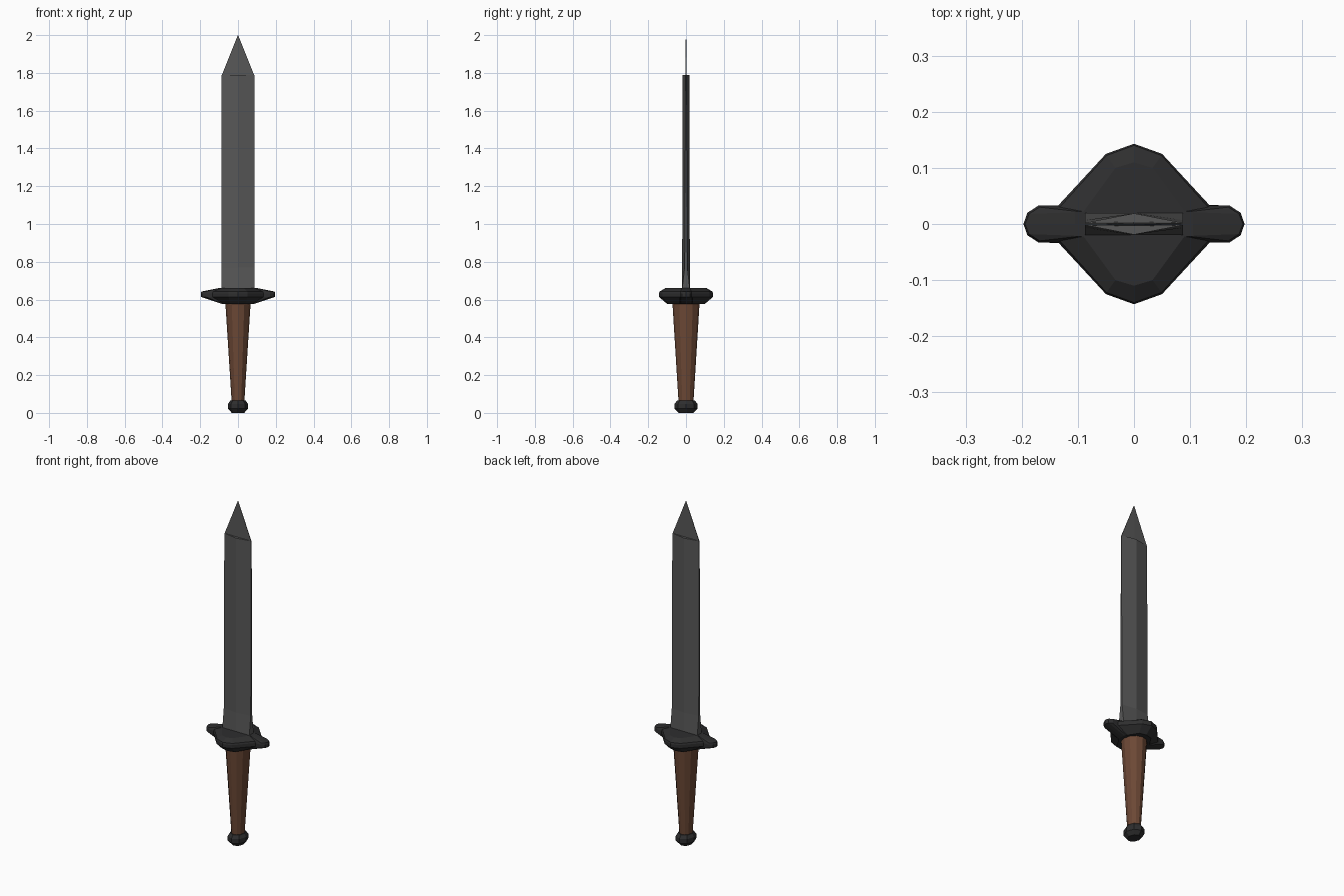
import bpy, bmesh, math

if "Cube" in bpy.data.objects:
    bpy.data.objects.remove(bpy.data.objects["Cube"])


def material(name, rgb):
    m = bpy.data.materials.new(name)
    m.diffuse_color = (*rgb, 1)
    m.use_nodes = True
    m.node_tree.nodes["Principled BSDF"].inputs["Base Color"].default_value = m.diffuse_color
    return m


STEEL = material("grey steel", (0.095, 0.095, 0.095))
IRON = material("dark iron", (0.027, 0.027, 0.028))
WOOD = material("brown grip", (0.15, 0.065, 0.036))


def loft(name, rings, mat):
    """Skin a stack of rings [(x, y, z), ...] and cap both ends."""
    bm = bmesh.new()
    vs = [[bm.verts.new(p) for p in r] for r in rings]
    n = len(vs[0])
    for a, b in zip(vs, vs[1:]):
        for i in range(n):
            j = (i + 1) % n
            bm.faces.new((a[i], a[j], b[j], b[i]))
    bm.faces.new(vs[0][::-1])
    bm.faces.new(vs[-1])
    bmesh.ops.recalc_face_normals(bm, faces=bm.faces)
    me = bpy.data.meshes.new(name)
    bm.to_mesh(me)
    bm.free()
    me.materials.append(mat)
    ob = bpy.data.objects.new(name, me)
    bpy.context.collection.objects.link(ob)
    return ob


def ellipse(rx, ry, z, n):
    return [(rx * math.cos(2 * math.pi * i / n), ry * math.sin(2 * math.pi * i / n), z)
            for i in range(n)]


def mirrored(quarter, z):
    """Quarter outline from +y axis to +x axis, mirrored into a closed ring."""
    half = quarter + [(x, -y) for x, y in quarter[-2::-1]]
    full = half + [(-x, y) for x, y in half[-2:0:-1]]
    return [(x, y, z) for x, y in full]


def blade_ring(edge, ridge, z, w=0.087):
    return mirrored([(0, ridge), (w, edge)], z) if edge == 0 else [
        (0, ridge, z), (w, edge, z), (w, -edge, z),
        (0, -ridge, z), (-w, -edge, z), (-w, edge, z)]


# Blade: rectangular root turning into a ridged diamond section
loft("blade", [blade_ring(0.02, 0.02, 0.64), blade_ring(0.02, 0.02, 0.66),
               blade_ring(0.007, 0.02, 0.77), blade_ring(0.002, 0.019, 1.79)], STEEL)

# Thin flat point
loft("blade_tip", [blade_ring(0.002, 0.004, 1.785), blade_ring(0.0005, 0.001, 2.0, 0.001)], STEEL)

# Guard: lobed plate with short arms, bevelled above and below
outer = [(0, .143), (.05, .125), (.135, .033), (.17, .033), (.19, .02), (.197, 0)]
rim = [(0, .14), (.049, .122), (.132, .030), (.168, .030), (.187, .018), (.194, 0)]
upper = [(0, .11), (.033, .10), (.09, .022), (.098, .022), (.105, .021), (.105, 0)]
lower = [(0, .10), (.04, .09), (.075, .035), (.08, .03), (.084, .02), (.085, 0)]
loft("guard", [mirrored(lower, .577), mirrored(outer, .614), mirrored(outer, .633),
               mirrored(rim, .642), mirrored(upper, .66)], IRON)

# Tapered grip
loft("grip", [ellipse(.033, .039, .05, 12), ellipse(.067, .072, .585, 12)], WOOD)

# Pommel
loft("pommel", [ellipse(.033, .04, 0, 8), ellipse(.052, .06, .022, 8),
                ellipse(.052, .06, .048, 8), ellipse(.04, .047, .066, 8)], IRON)
